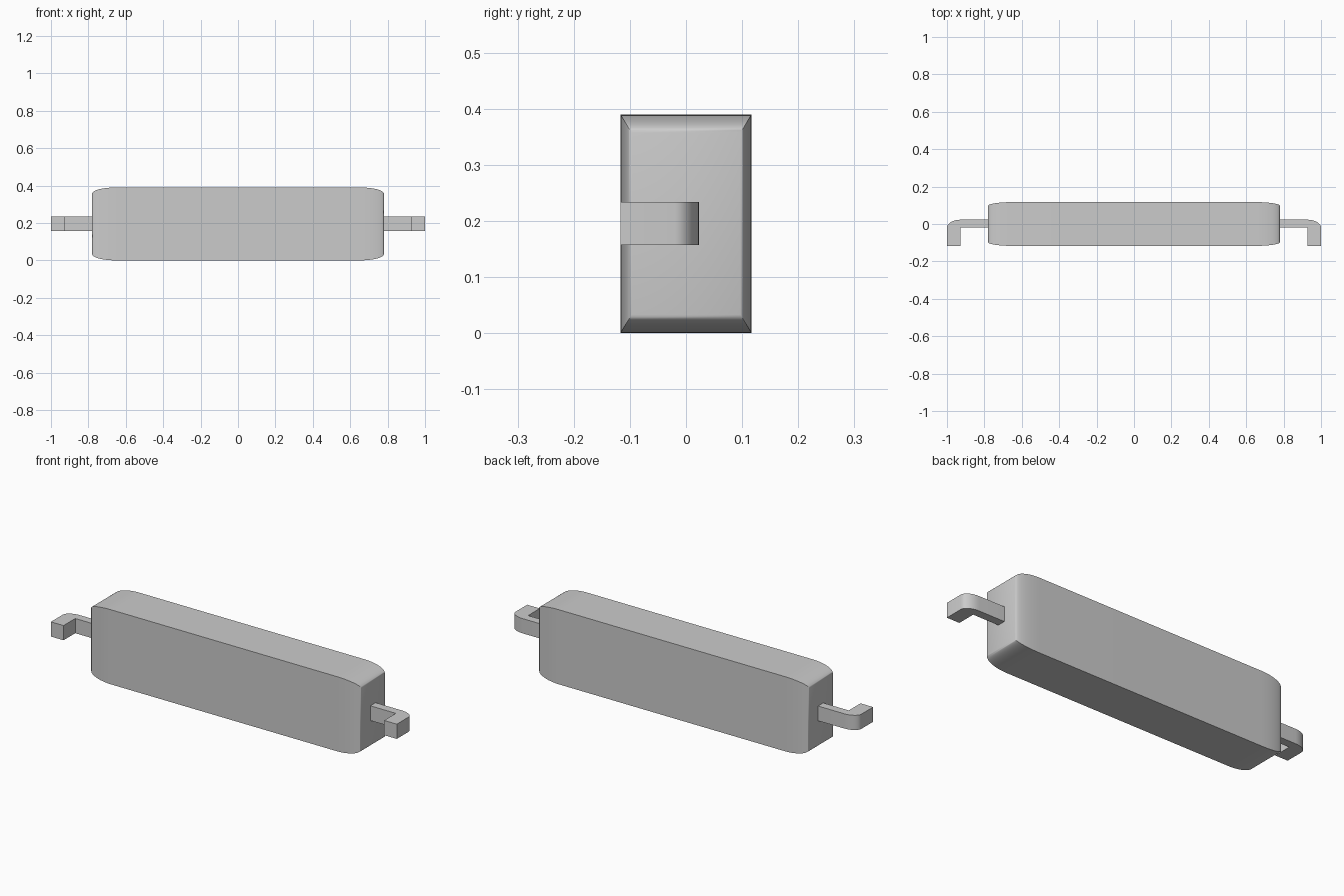
import bpy, bmesh
from math import sin, cos, pi, radians

if "Cube" in bpy.data.objects:
    bpy.data.objects.remove(bpy.data.objects["Cube"])


def finish(bm, name):
    bmesh.ops.recalc_face_normals(bm, faces=bm.faces)
    me = bpy.data.meshes.new(name)
    bm.to_mesh(me)
    bm.free()
    ob = bpy.data.objects.new(name, me)
    bpy.context.collection.objects.link(ob)
    bpy.ops.object.select_all(action='DESELECT')
    bpy.context.view_layer.objects.active = ob
    ob.select_set(True)
    bpy.ops.object.shade_smooth_by_angle(angle=radians(30))
    return ob


# Body: rectangular sections lofted along x, shrinking elliptically at both ends
HX, HY, HZ = 0.78, 0.117, 0.195
RX, RY, RZ = 0.13, 0.020, 0.033
STEPS = 12
right = []
for i in range(STEPS + 1):
    a = i / STEPS * pi / 2
    k = 1 - cos(a)
    right.append((HX - RX + RX * sin(a), HY - RY * k, HZ - RZ * k))
sections = [(-x, y, z) for x, y, z in reversed(right)] + right

bm = bmesh.new()
rings = [[bm.verts.new((x, sy * y, HZ + sz * z))
          for sy, sz in ((-1, -1), (1, -1), (1, 1), (-1, 1))]
         for x, y, z in sections]
for r0, r1 in zip(rings, rings[1:]):
    for j in range(4):
        n = (j + 1) % 4
        bm.faces.new((r0[j], r0[n], r1[n], r1[j]))
bm.faces.new(rings[0])
bm.faces.new(rings[-1])
finish(bm, "body")


# Hooked end tabs: L-shaped outline with a rounded outer corner, extruded in z
def tab(name, side):
    outline = [(0.75, 0.023), (0.75, -0.02), (0.927, -0.02),
               (0.927, -0.117), (1.0, -0.117)]
    for i in range(9):
        a = i / 8 * pi / 2
        outline.append((0.928 + 0.072 * cos(a), -0.02 + 0.043 * sin(a)))
    bm = bmesh.new()
    face = bm.faces.new([bm.verts.new((side * x, y, 0.157)) for x, y in outline])
    ext = bmesh.ops.extrude_face_region(bm, geom=[face])
    top = [v for v in ext["geom"] if isinstance(v, bmesh.types.BMVert)]
    bmesh.ops.translate(bm, verts=top, vec=(0, 0, 0.077))
    finish(bm, name)


tab("right_tab", 1)
tab("left_tab", -1)
